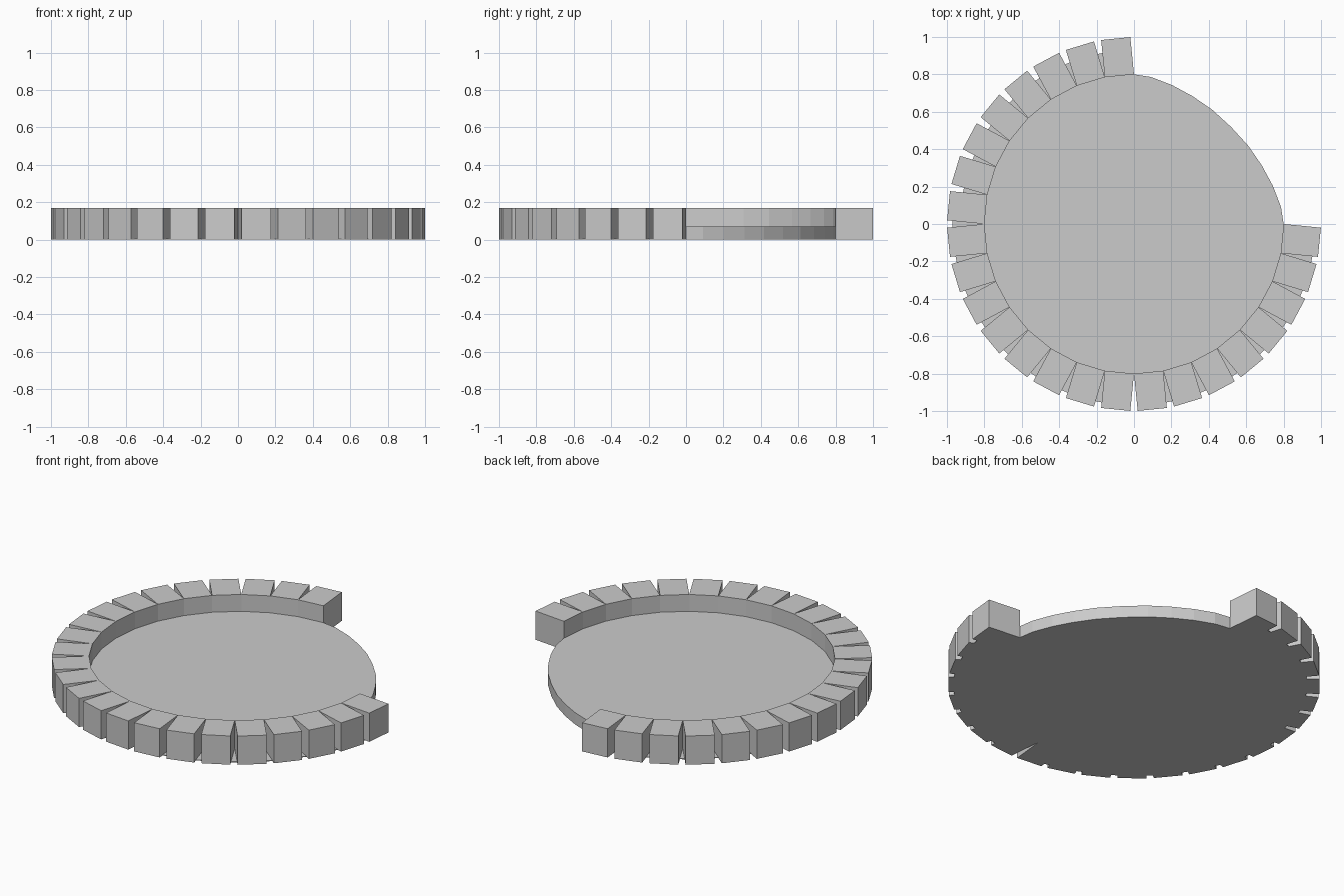
import bpy, bmesh, math
from mathutils import Vector

if "Cube" in bpy.data.objects:
    bpy.data.objects.remove(bpy.data.objects["Cube"])

STEP = math.radians(11.25)
START = math.radians(90)
COUNT = 24
R, DEPTH = 0.8, 0.2
PLATE_H, BLOCK_H, WEB_H = 0.07, 0.17, 0.004


def polar(r, a):
    return Vector((r * math.cos(a), r * math.sin(a), 0))


def add_prism(bm, outline, height):
    """Extrude a flat outline up from the ground."""
    low = [bm.verts.new((p[0], p[1], 0)) for p in outline]
    high = [bm.verts.new((p[0], p[1], height)) for p in outline]
    bm.faces.new(low[::-1])
    bm.faces.new(high)
    n = len(low)
    for i in range(n):
        j = (i + 1) % n
        bm.faces.new((low[i], low[j], high[j], high[i]))


def finish(bm, name):
    bmesh.ops.recalc_face_normals(bm, faces=bm.faces[:])
    mesh = bpy.data.meshes.new(name)
    bm.to_mesh(mesh)
    bm.free()
    obj = bpy.data.objects.new(name, mesh)
    bpy.context.collection.objects.link(obj)
    return obj


# Base plate: three round quarters and one flattened open quarter
half = [(0.786, 0.091), (0.743, 0.203), (0.684, 0.312), (0.612, 0.417)]
open_edge = half + [(0.519, 0.519)] + [(y, x) for x, y in reversed(half)]
outline = [polar(R, START + i * STEP) for i in range(COUNT + 1)]
bm = bmesh.new()
add_prism(bm, outline + open_edge, PLATE_H)
finish(bm, "base_plate")

# Rim blocks: square-sided blocks standing on each chord of the circle
bm = bmesh.new()
for i in range(COUNT):
    a = START + i * STEP
    p, q = polar(R, a), polar(R, a + STEP)
    out = polar(DEPTH, a + STEP / 2)
    add_prism(bm, [p, p + out, q + out, q], BLOCK_H)
finish(bm, "rim_blocks")

# Thin floor webs in the wedge gaps; the front gap stays open
bm = bmesh.new()
for i in range(1, COUNT):
    if i == 16:
        continue
    a = START + i * STEP
    length = 0.13 if i < 8 else 0.17
    p = polar(R, a)
    add_prism(bm, [p, p + polar(length, a - STEP / 2),
                   p + polar(length, a + STEP / 2)], WEB_H)
finish(bm, "gap_floor")
